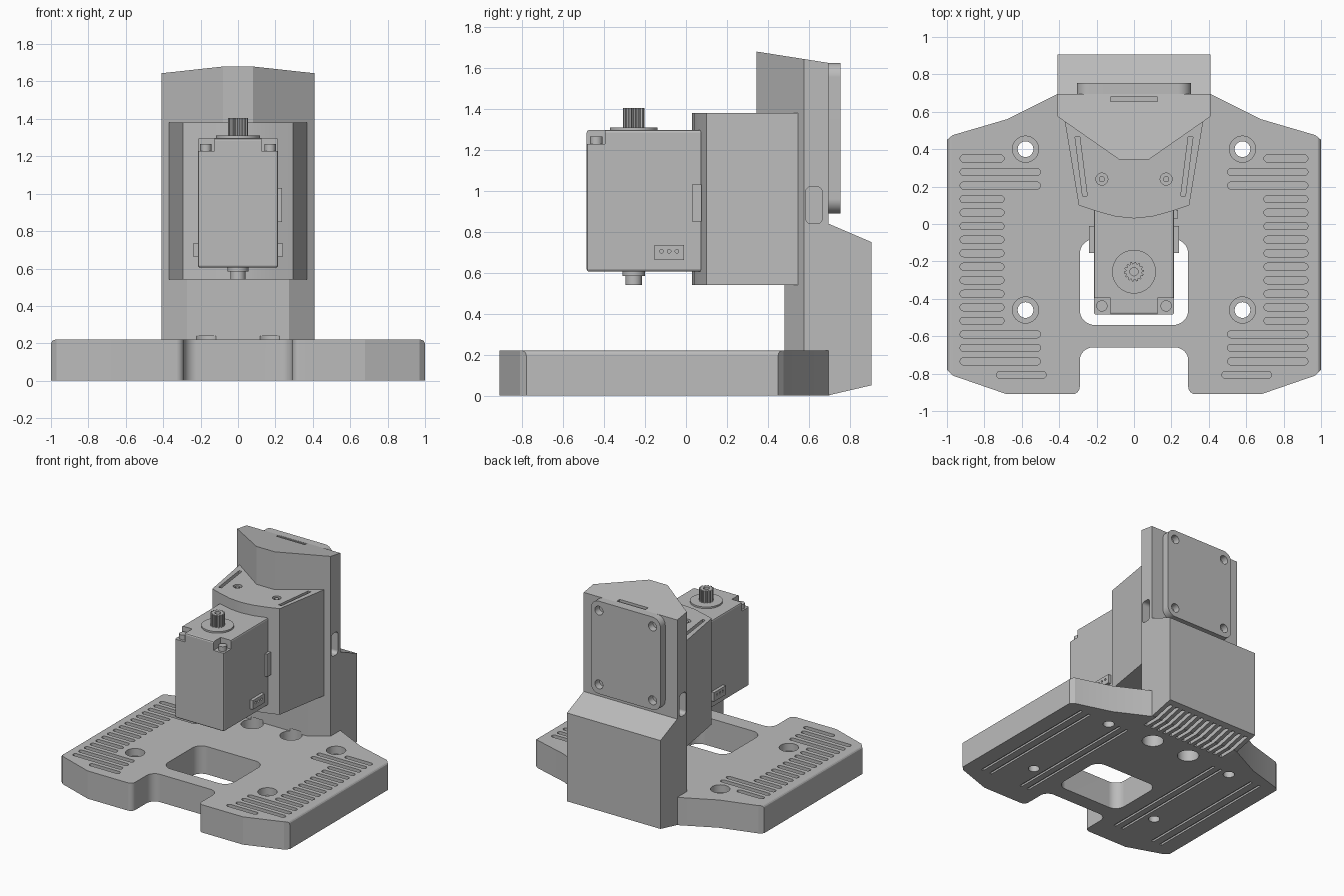
import bpy, bmesh
from math import cos, sin, pi, radians
from mathutils import Vector

if "Cube" in bpy.data.objects:
    bpy.data.objects.remove(bpy.data.objects["Cube"])

GREY = (0.5, 0.5, 0.5, 1)
grey = bpy.data.materials.new("plain_grey")
grey.use_nodes = True
grey.diffuse_color = GREY
grey.node_tree.nodes["Principled BSDF"].inputs["Base Color"].default_value = GREY
SIDES = (1, -1)


def prism(name, outline, lo, hi, axis="z"):
    """Extrude a 2D outline between lo and hi along an axis."""
    place = {"x": lambda a, b, c: (c, a, b), "y": lambda a, b, c: (a, c, b),
             "z": lambda a, b, c: (a, b, c)}[axis]
    bm = bmesh.new()
    rings = [[bm.verts.new(place(a, b, c)) for a, b in outline] for c in (lo, hi)]
    bm.faces.new(rings[0])
    bm.faces.new(rings[1])
    n = len(outline)
    for i in range(n):
        j = (i + 1) % n
        bm.faces.new((rings[0][i], rings[0][j], rings[1][j], rings[1][i]))
    bmesh.ops.recalc_face_normals(bm, faces=bm.faces)
    mesh = bpy.data.meshes.new(name)
    bm.to_mesh(mesh)
    bm.free()
    mesh.materials.append(grey)
    ob = bpy.data.objects.new(name, mesh)
    bpy.context.collection.objects.link(ob)
    return ob


def rounded(points, steps=8):
    """Round each corner given as (x, y, radius)."""
    out = []
    for i, (x, y, r) in enumerate(points):
        p = Vector((x, y))
        if not r:
            out.append((x, y))
            continue
        a = p + (Vector(points[i - 1][:2]) - p).normalized() * r
        b = p + (Vector(points[(i + 1) % len(points)][:2]) - p).normalized() * r
        c = a + b - p
        for k in range(steps + 1):
            t = k / steps * pi / 2
            out.append(tuple(c + (a - c) * cos(t) + (b - c) * sin(t)))
    return out


def rect(x0, x1, y0, y1, r=0.0, steps=8):
    return rounded([(x0, y0, r), (x1, y0, r), (x1, y1, r), (x0, y1, r)], steps)


def circle(x, y, r, n=32):
    return [(x + r * cos(2 * pi * k / n), y + r * sin(2 * pi * k / n)) for k in range(n)]


def box(name, x0, x1, y0, y1, z0, z1):
    return prism(name, rect(x0, x1, y0, y1), z0, z1)


def bevel(ob, width, pick=lambda e: True, segments=2):
    bm = bmesh.new()
    bm.from_mesh(ob.data)
    bmesh.ops.bevel(bm, geom=[e for e in bm.edges if pick(e)], offset=width,
                    segments=segments, affect="EDGES", profile=0.5)
    bm.to_mesh(ob.data)
    bm.free()


def cut(target, cutters):
    """Subtract cutters from the target, then discard them."""
    bpy.context.view_layer.objects.active = target
    for c in cutters:
        mod = target.modifiers.new("cut", "BOOLEAN")
        mod.operation, mod.solver, mod.object = "DIFFERENCE", "EXACT", c
        bpy.ops.object.modifier_apply(modifier=mod.name)
        bpy.data.objects.remove(c)


def foot_cutters():
    """Vents and cable holes shared by the base and the column."""
    vents = [box("vent", x - 0.014, x + 0.014, 0.56, 0.86, -0.1, 0.06)
             for x in [-0.36 + 0.06 * i for i in range(13)]]
    return vents + [prism("cable", circle(s * 0.17, 0.42, 0.08), -0.1, 0.24) for s in SIDES]


# Base plate with a front notch
half = [(0.29, -0.66, 0.07), (0.29, -0.91, 0.04), (0.68, -0.91, 0), (0.97, -0.81, 0),
        (1, -0.78, 0), (1, 0.45, 0), (0.97, 0.475, 0), (0.68, 0.56, 0), (0.4, 0.7, 0)]
base = prism("base_plate", rounded(half + [(-x, y, r) for x, y, r in reversed(half)]), 0, 0.22)
bevel(base, 0.025, lambda e: all(abs(v.co.x) > 0.99 and v.co.z > 0.2 for v in e.verts), 4)
cutters = [prism("window", rect(-0.29, 0.29, -0.54, -0.08, 0.08), -0.1, 0.3)]
for s in SIDES:
    # Vent slots along both sides
    for i in range(17):
        inner, outer = (0.5 if i in (1, 2, 13, 14, 15) else 0.695), 0.93
        if i == 16:
            inner, outer = 0.47, 0.735
        y = 0.35 - 0.0723 * i
        x0, x1 = sorted((s * inner, s * outer))
        cutters.append(prism("slot", rect(x0, x1, y - 0.019, y + 0.019, 0.0185, 4), 0.18, 0.3))
    # Counterbored screw holes
    for y in (0.4, -0.46):
        cutters.append(prism("bore", circle(s * 0.58, y, 0.07), 0.16, 0.3))
        cutters.append(prism("screw_hole", circle(s * 0.58, y, 0.042), -0.1, 0.2))
    # Long grooves underneath
    for x in (0.86, 0.78, 0.49, 0.42):
        cutters.append(box("groove", s * x - 0.01, s * x + 0.01, -0.72, 0.42, -0.1, 0.015))
cut(base, cutters + foot_cutters())

# Column, wedge-shaped in front, with a deeper foot at the back
column = prism("column", [(0.48, 0), (0.48, 0.55), (0.345, 0.55), (0.345, 1.68), (0.695, 1.625),
                          (0.695, 0.84), (0.905, 0.75), (0.905, 0.05), (0.69, 0)],
               -0.41, 0.41, "x")
cutters = [box("top_slot", -0.125, 0.125, 0.655, 0.685, 1.58, 1.8)]
for s in SIDES:
    cutters.append(prism("wedge", [(s * 0.08, 0.345), (s * 0.5, 0.638), (s * 0.5, 0.2),
                                   (s * 0.08, 0.2)], -0.1, 1.9))
    lo, hi = sorted((s * 0.31, s * 0.5))
    cutters.append(prism("side_window", rect(0.585, 0.665, 0.84, 1.02, 0.025), lo, hi, "x"))
cut(column, cutters + foot_cutters())

# Mounting plate on the back of the column
mount = prism("back_mounting_plate", rect(-0.305, 0.305, 0.89, 1.625, 0.07), 0.68, 0.755, "y")
cut(mount, [prism("hole", circle(s * 0.235, z, 0.035), 0.7, 0.8, "y")
            for s in SIDES for z in (0.965, 1.55)])

# Bracket holding the motor
half = [(0.37, 0.55), (0.295, 0.1), (0.2, 0.068), (0.1, 0.04)]
bracket = prism("motor_bracket", half + [(0, 0.03)] + [(-x, y) for x, y in reversed(half)],
                0.54, 1.38)
cutters = []
for s in SIDES:
    cutters.append(prism("slit", [(s * x, y) for x, y in ((0.315, 0.465), (0.29, 0.465),
                                                         (0.25, 0.15), (0.275, 0.15))], 1.34, 1.5))
    cutters.append(prism("hole", circle(s * 0.172, 0.24, 0.032), 1.35, 1.5))
cut(bracket, cutters)
for s in SIDES:
    prism("bracket_screw", circle(s * 0.172, 0.24, 0.016, 16), 1.34, 1.375)

# Motor body with corner pockets
motor = box("motor_body", -0.215, 0.215, -0.485, 0.08, 0.605, 1.297)
bevel(motor, 0.012)
cut(motor, [box("pocket", *sorted((s * 0.125, s * 0.3)), -0.6, -0.395, 1.228, 1.4)
            for s in SIDES])
for s in SIDES:
    prism("corner_screw", circle(s * 0.172, -0.438, 0.03, 24), 1.2, 1.265)
    # Plug sockets low on each side
    plug = box("plug_socket", *sorted((s * 0.2, s * 0.24)), -0.155, -0.01, 0.663, 0.735)
    cut(plug, [prism("pin", circle(y, 0.705, 0.009, 12), *sorted((s * 0.225, s * 0.3)), "x")
               for y in (-0.12, -0.0825, -0.045)])
box("side_tab", 0.2, 0.235, 0.03, 0.075, 0.85, 1.03)

# Shaft: collar, toothed pinion and rear stub
prism("shaft_collar", circle(0, -0.255, 0.117, 48), 1.28, 1.31)
teeth = 14
gear = [(r * cos(2 * pi * (k + f) / teeth), -0.255 + r * sin(2 * pi * (k + f) / teeth))
        for k in range(teeth) for f, r in ((0, 0.053), (0.4, 0.053), (0.55, 0.043), (0.85, 0.043))]
pinion = prism("pinion", gear, 1.3, 1.405)
cut(pinion, [prism("bore", circle(0, -0.255, 0.022), 1.38, 1.5)])
prism("rear_bearing", circle(0, -0.255, 0.055), 0.583, 0.62)
prism("rear_shaft", circle(0, -0.255, 0.04), 0.54, 0.62)

# Smooth the round parts and keep the facets crisp
for ob in list(bpy.context.collection.objects):
    if ob.type == "MESH" and ob.data.materials and ob.data.materials[0] == grey:
        bpy.ops.object.select_all(action="DESELECT")
        ob.select_set(True)
        bpy.context.view_layer.objects.active = ob
        bpy.ops.object.shade_smooth_by_angle(angle=radians(16))
        ob.modifiers.new("even_normals", "WEIGHTED_NORMAL").keep_sharp = True
